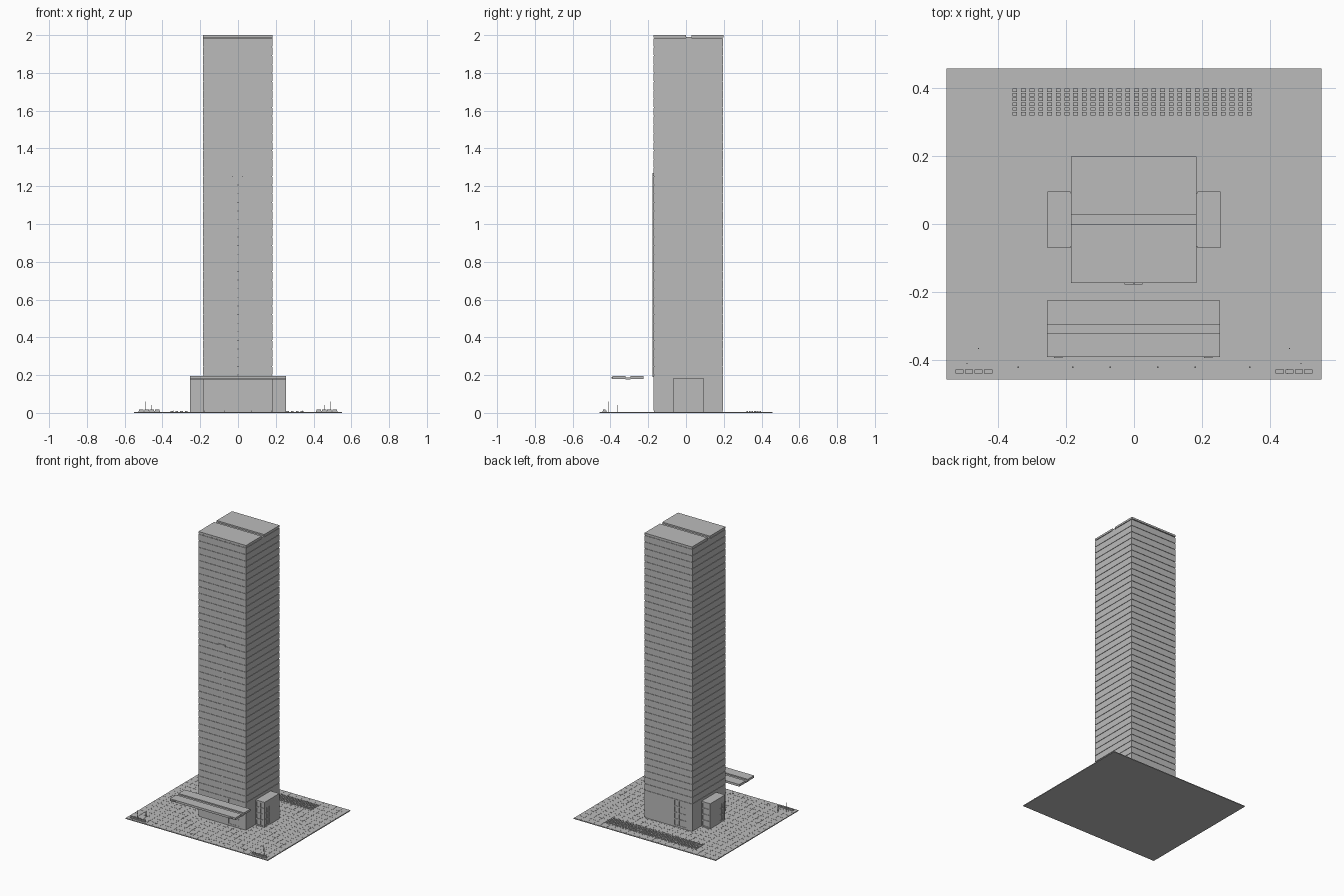
import bpy, bmesh

if "Cube" in bpy.data.objects:
    bpy.data.objects.remove(bpy.data.objects["Cube"])

concrete = bpy.data.materials.new("plain_grey")
concrete.use_nodes = True
GREY = (0.5, 0.5, 0.5, 1)
concrete.diffuse_color = GREY
concrete.node_tree.nodes["Principled BSDF"].inputs["Base Color"].default_value = GREY


def build(name, boxes):
    """One object from boxes given as (x0, x1, y0, y1, z0, z1)."""
    bm = bmesh.new()
    for x0, x1, y0, y1, z0, z1 in boxes:
        verts = bmesh.ops.create_cube(bm, size=1)["verts"]
        for v in verts:
            v.co = (x1 if v.co.x > 0 else x0,
                    y1 if v.co.y > 0 else y0,
                    z1 if v.co.z > 0 else z0)
    mesh = bpy.data.meshes.new(name)
    bm.to_mesh(mesh)
    bm.free()
    mesh.materials.append(concrete)
    obj = bpy.data.objects.new(name, mesh)
    bpy.context.collection.objects.link(obj)
    return obj


def lattice(axis, at, u0, u1, z0, z1, cols, rows, depth, bar):
    """Raised window bars on a wall; axis names the wall's normal."""
    lo, hi = sorted((at, at + depth))
    out = []

    def add(ua, ub, za, zb):
        out.append((lo, hi, ua, ub, za, zb) if axis == "x" else (ua, ub, lo, hi, za, zb))

    for i in range(cols + 1):
        u = u0 + (u1 - u0 - bar) * i / cols
        add(u, u + bar, z0, z1)
    for j in range(rows + 1):
        z = z0 + (z1 - z0 - bar) * j / rows
        add(u0, u1, z, z + bar)
    return out


# Plaza: base slab with shallow paving joints
build("plaza_slab", [(-.55, .55, -.457, .457, 0, .004)])
tiles = []
nx, ny = 22, 18
px, py = 1.1 / nx, .914 / ny
for i in range(nx):
    for j in range(ny):
        x, y = -.55 + i * px, -.457 + j * py
        tiles.append((x, x + px - .001, y, y + py - .001, .004, .006))
build("paving_tiles", tiles)

# Tower shaft: recessed core wrapped in floor bands
X0, X1, Y0, Y1 = -.185, .183, -.173, .195
D = .003
PITCH = .0457
build("tower_core", [(X0 + D, X1 - D, Y0 + D, Y1 - D, .006, 1.985)])
bands = []
for k in range(39):
    z = .1985 + k * PITCH
    bands.append((X0, X1, Y0, Y1, z + .004, min(z + PITCH, 1.983)))
build("floor_bands", bands)

# Lower storeys: solid panels beside deeper window bays on opposite corners
build("lower_walls", [
    (X0, .04, Y0, Y0 + .1, .012, .199), (-.04, X1, Y1 - .1, Y1, .012, .199),
    (X0, X0 + .05, Y0, Y1, .012, .199), (X1 - .05, X1, Y0, Y1, .012, .199)])
build("lower_windows",
      lattice("y", Y0 + D, .04, X1, .012, .199, 4, 4, -D, .008)
      + lattice("y", Y1 - D, X0, -.04, .012, .199, 4, 4, D, .008))

# Roof: two panels with a groove between them
build("roof", [(X0, X1, Y0, 0, 1.987, 2), (X0, X1, .028, Y1 + .003, 1.987, 2),
               (X0, X1, 0, .028, 1.98, 1.99)])

# Front mast with a short crosspiece
build("front_mast", [(-.003, .003, Y0 - .005, Y0, .19, 1.27),
                     (-.028, .025, Y0 - .005, Y0, 1.25, 1.26)])

# Side wings with window bars
for side, name in ((-1, "wing_west"), (1, "wing_east")):
    inner, outer = side * .175, side * .25
    xa, xb = sorted((inner, outer))
    build(name, [(xa, xb, -.066, .091, .006, .178)])
    ua, ub = sorted((side * .186, side * .254))
    bars = lattice("x", outer, -.07, -.005, .012, .145, 2, 3, side * .004, .008)
    bars += lattice("y", -.066, ua, ub, .006, .18, 2, 4, -.004, .008)
    bars += lattice("y", .091, ua, ub, .006, .18, 2, 4, .004, .008)
    wa, wb = sorted((outer, outer + side * .004))
    bars += [(wa, wb, -.005, .095, .006, .18), (wa, wb, -.07, -.005, .145, .18),
             (ua, ub, -.07, .095, .178, .182)]
    build(name + "_windows", bars)

# Floating entrance canopy with a central groove
build("canopy", [(-.255, .253, -.39, -.32, .18, .195),
                 (-.255, .253, -.295, -.225, .18, .195),
                 (-.255, .253, -.32, -.295, .178, .187),
                 (-.235, -.21, -.394, -.39, .183, .19),
                 (.205, .23, -.394, -.39, .183, .19)])

# Rear stands: columns of small low blocks in two groups
stands = []
for c in range(28):
    x = -.357 + c * .0255
    for group in (.361, .319):
        for r in range(3):
            y = group + r * .0135
            stands.append((x, x + .014, y, y + .01, .006, .011))
build("rear_stands", stands)

# Front corner planters and lamp posts
for side, name in ((-1, "west"), (1, "east")):
    planters = [(side * .47 - .057, side * .47 + .057, -.441, -.425, .006, .01)]
    for i in range(4):
        x = side * .47 - .054 + i * .028
        planters.append((x, x + .024, -.439, -.427, .01, .017))
    build("planters_" + name, planters)
    build("lamp_posts_" + name, [
        (side * x - .0015, side * x + .0015, y - .0015, y + .0015, .006, h)
        for x, y, h in ((.49, -.41, .06), (.456, -.365, .042))])

# Low bollards along the front edge
build("bollards", [(x - .002, x + .002, -.422, -.418, .006, .012)
                   for x in (-.34, -.18, -.07, .07, .18, .34)])
